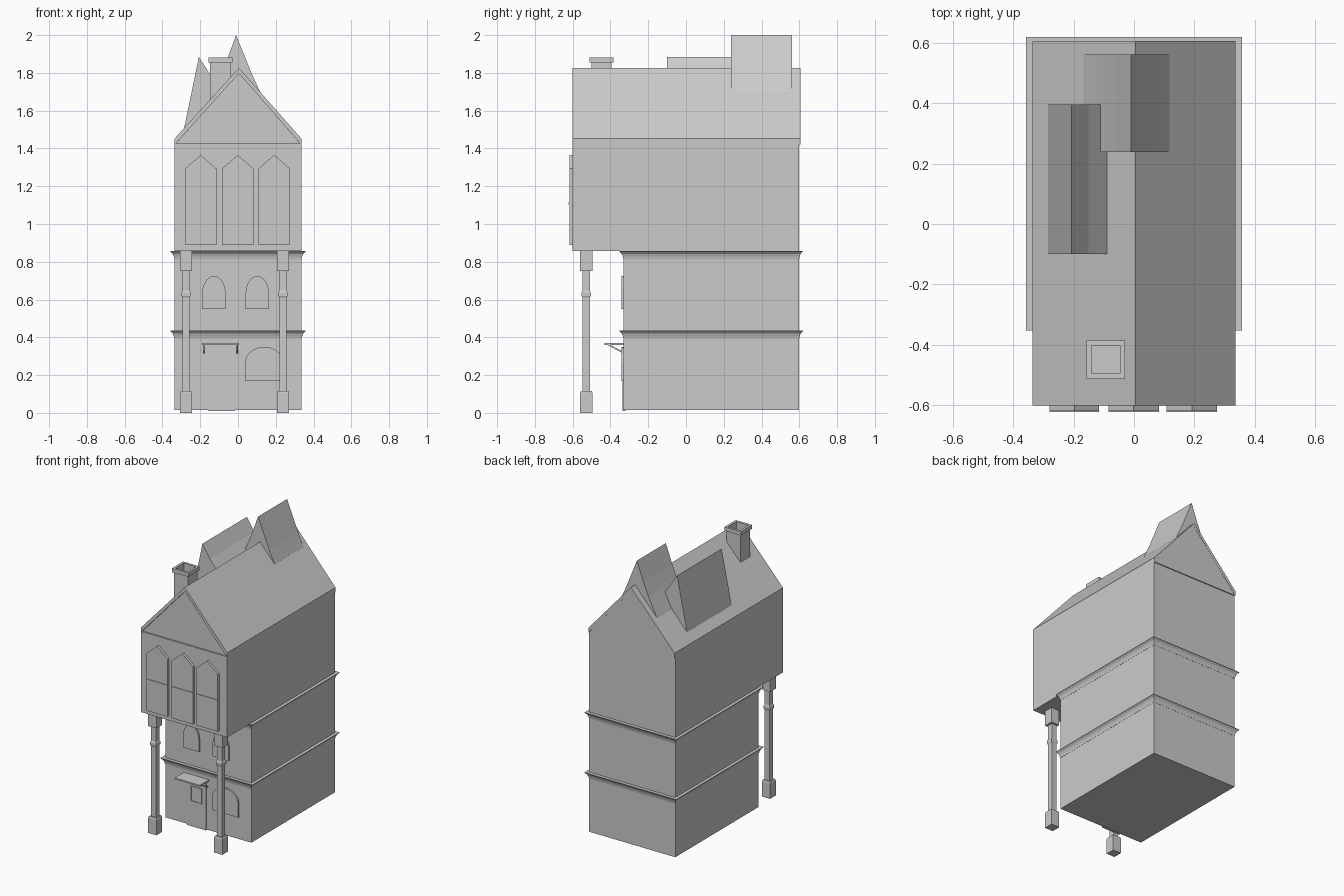
import bpy, bmesh, math

if "Cube" in bpy.data.objects:
    bpy.data.objects.remove(bpy.data.objects["Cube"])


def finish(name, bm):
    bmesh.ops.recalc_face_normals(bm, faces=bm.faces)
    me = bpy.data.meshes.new(name)
    bm.to_mesh(me)
    bm.free()
    ob = bpy.data.objects.new(name, me)
    bpy.context.collection.objects.link(ob)
    return ob


def loft(name, rings):
    """Stack of rectangles (x0, x1, y0, y1, z), skinned and capped."""
    bm = bmesh.new()
    loops = [[bm.verts.new(p) for p in ((a, c, z), (b, c, z), (b, d, z), (a, d, z))]
             for a, b, c, d, z in rings]
    for lo, hi in zip(loops, loops[1:]):
        for i in range(4):
            j = (i + 1) % 4
            bm.faces.new((lo[i], lo[j], hi[j], hi[i]))
    bm.faces.new(loops[0][::-1])
    bm.faces.new(loops[-1])
    return finish(name, bm)


def box(name, x0, x1, y0, y1, z0, z1):
    return loft(name, [(x0, x1, y0, y1, z0), (x0, x1, y0, y1, z1)])


def prism(name, pts, y0, y1):
    """Front-view outline (x, z) extruded along y."""
    bm = bmesh.new()
    f = bm.faces.new([bm.verts.new((x, y0, z)) for x, z in pts])
    new = bmesh.ops.extrude_face_region(bm, geom=[f])["geom"]
    for v in new:
        if isinstance(v, bmesh.types.BMVert):
            v.co.y = y1
    return finish(name, bm)


def grow(rect, r, z):
    a, b, c, d = rect
    return (a - r, b + r, c - r, d + r, z)


def arch(x0, x1, z0, shoulder, top, n=10):
    c, r = (x0 + x1) / 2, (x1 - x0) / 2
    curve = [(c + r * math.cos(math.pi * i / n),
              shoulder + (top - shoulder) * math.sin(math.pi * i / n)) for i in range(n + 1)]
    return [(x0, z0), (x1, z0)] + curve


# Walls
LOW = (-0.335, 0.335, -0.33, 0.597)
box("lower_walls", *LOW, 0.015, 0.86)
box("upper_walls", -0.335, 0.335, -0.6, 0.597, 0.858, 1.425)

# Flared cornices between storeys
for name, top in (("lower_cornice", 0.435), ("upper_cornice", 0.857)):
    loft(name, [grow(LOW, r, top + dz) for r, dz in
                ((0.001, -0.045), (0.004, -0.03), (0.01, -0.015), (0.022, -0.003), (0.022, 0))])

# Roof: chevron slab with the gable set slightly back at the front
prism("roof", [(-0.335, 1.42), (0.005, 1.797), (0.335, 1.42),
               (0.335, 1.453), (0.005, 1.826), (-0.335, 1.453)], -0.6, 0.605)
prism("gable", [(-0.334, 1.42), (0.334, 1.42), (0.005, 1.80)], -0.588, 0.604)

# Steep ridged dormers
prism("back_dormer", [(-0.17, 1.60), (0.117, 1.67), (0.117, 1.70), (0.075, 1.79), (-0.01, 2.0),
                      (-0.06, 1.865), (-0.10, 1.77), (-0.135, 1.70), (-0.17, 1.632)], 0.238, 0.56)
prism("side_dormer", [(-0.285, 1.47), (-0.09, 1.69), (-0.09, 1.722), (-0.15, 1.795),
                      (-0.207, 1.885), (-0.285, 1.508)], -0.1, 0.395)

# Hollow chimney with a projecting cap
SHAFT = (-0.147, -0.04, -0.5, -0.395)
loft("chimney", [grow(SHAFT, r, z) for r, z in
                 ((0, 1.6), (0, 1.855), (0.01, 1.855), (0.01, 1.882), (-0.006, 1.882), (-0.006, 1.80))])

# Three pointed upper windows, each with a thin crossbar
for i, (a, b) in enumerate(((-0.28, -0.115), (-0.085, 0.082), (0.108, 0.275))):
    prism(f"tall_window_{i}", [(a, 0.89), (b, 0.89), (b, 1.293), ((a + b) / 2, 1.365), (a, 1.293)],
          -0.618, -0.595)
    box(f"tall_window_bar_{i}", a, b, -0.622, -0.61, 1.102, 1.114)

# Arched windows of the lower storeys
for i, outline in enumerate((arch(-0.19, -0.065, 0.55, 0.63, 0.725),
                             arch(0.04, 0.165, 0.55, 0.63, 0.725),
                             arch(0.037, 0.24, 0.17, 0.265, 0.35))):
    prism(f"arched_window_{i}", outline, -0.341, -0.32)

# Door with a framed pane
box("door", -0.16, -0.015, -0.336, -0.32, 0.01, 0.345)
box("door_pane", -0.127, -0.053, -0.338, -0.33, 0.192, 0.288)
for i, (a, b, c, d) in enumerate(((-0.135, -0.127, 0.185, 0.295), (-0.053, -0.045, 0.185, 0.295),
                                  (-0.127, -0.053, 0.185, 0.192), (-0.127, -0.053, 0.288, 0.295))):
    box(f"pane_frame_{i}", a, b, -0.342, -0.33, c, d)

# Awning and its slanted brackets
box("awning", -0.19, 0.006, -0.432, -0.325, 0.36, 0.37)
for i, x in enumerate((-0.18, -0.004)):
    ob = box(f"awning_bracket_{i}", x - 0.003, x + 0.003, -0.048, 0.048, -0.004, 0.004)
    ob.location = (0, -0.37, 0.339)
    ob.rotation_euler.x = -math.atan2(0.045, 0.085)

# Front posts with base, collar and capital
for name, x in (("left_post", -0.275), ("right_post", 0.238)):
    core = (x, x, -0.528, -0.528)
    loft(name, [grow(core, r, z) for r, z in
                ((0.032, 0), (0.032, 0.108), (0.028, 0.117), (0.019, 0.117), (0.019, 0.61),
                 (0.024, 0.62), (0.024, 0.638), (0.019, 0.648), (0.019, 0.75), (0.032, 0.752),
                 (0.032, 0.86))])
